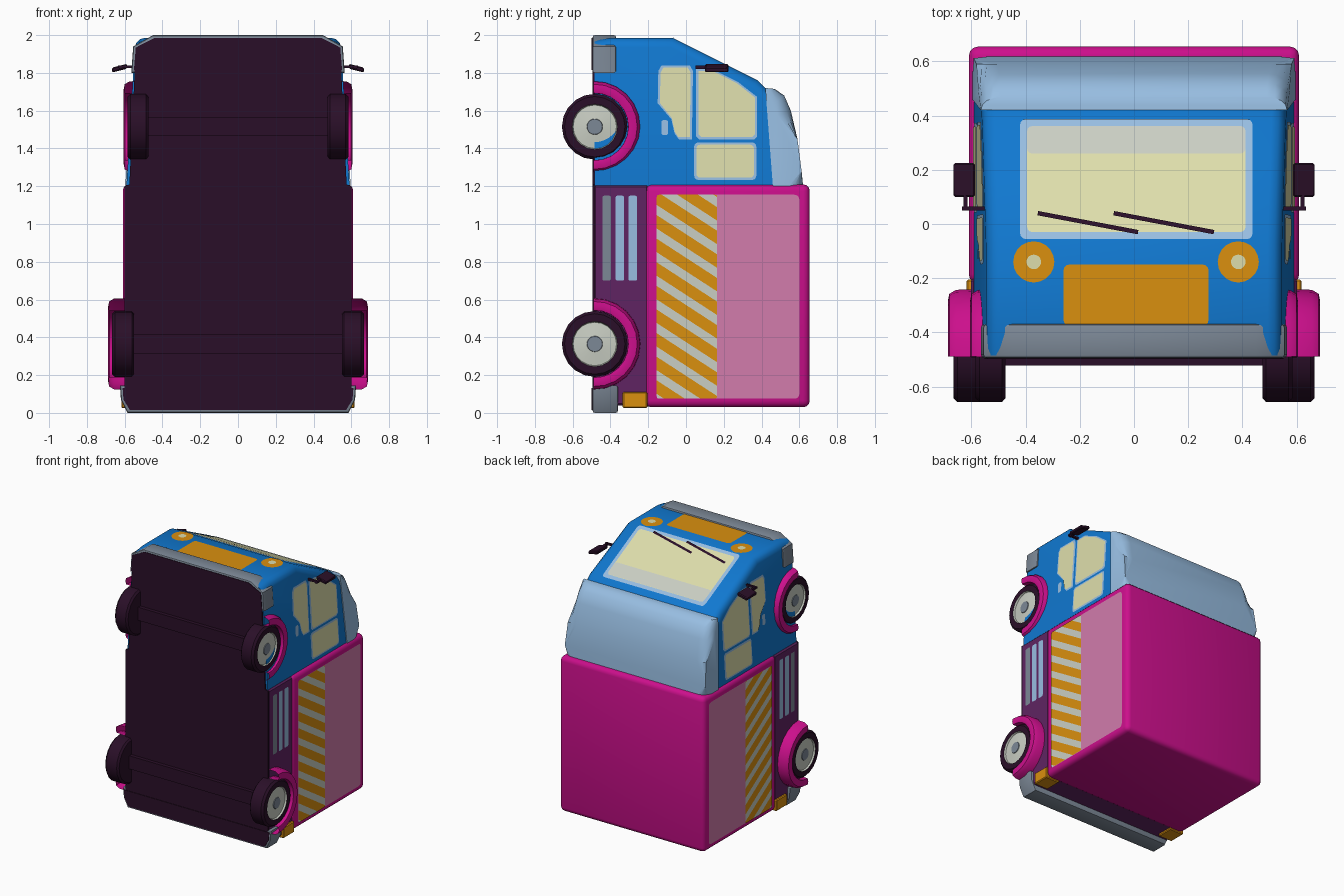
import bpy, bmesh, math
from mathutils import Vector

if "Cube" in bpy.data.objects:
    bpy.data.objects.remove(bpy.data.objects["Cube"])


def lin(h):
    out = []
    for i in (0, 2, 4):
        c = int(h[i:i + 2], 16) / 255
        out.append(c / 12.92 if c <= 0.04045 else ((c + 0.055) / 1.055) ** 2.4)
    return (*out, 1)


MAT = {}
for n, h in dict(blue="1078D0", magenta="CC0F8C", black="2A0F28", purple="602462", pink="D27CAC",
                 orange="DA900F", cream="DEDEAC", light_blue="98BEE2", grey="7C8896",
                 off_white="CACFC4").items():
    MAT[n] = bpy.data.materials.new(n)
    MAT[n].diffuse_color = lin(h)


def finish(name, bm, *mats, fix=True):
    if fix:
        bmesh.ops.recalc_face_normals(bm, faces=bm.faces[:])
    me = bpy.data.meshes.new(name)
    bm.to_mesh(me)
    bm.free()
    for m in mats:
        me.materials.append(MAT[m])
    ob = bpy.data.objects.new(name, me)
    bpy.context.collection.objects.link(ob)
    return ob


def box(name, xs, ys, zs, mat, bevel=0.0, seg=2):
    bm = bmesh.new()
    bmesh.ops.create_cube(bm, size=1)
    for v in bm.verts:
        v.co = [(a + b) / 2 + c * (b - a) for c, (a, b) in zip(v.co, (xs, ys, zs))]
    if bevel:
        bmesh.ops.bevel(bm, geom=bm.edges[:], offset=bevel, segments=seg, profile=0.5, affect='EDGES')
    return finish(name, bm, mat)


def side_x(z):
    """Half width of the tapering cab."""
    return 0.59 - 0.06 * (z - 1.21)


def nose_z(y):
    """Height of the nose and windscreen surface."""
    return 1.985 - 0.5 * max(0, y + 0.07)


def prism(name, pts, extra, mat, rule, width, seg):
    """Side profile (y, z) spanning the cab width, with rounded outer edges."""
    bm = bmesh.new()
    caps = [[bm.verts.new((s * (side_x(z) + extra), y, z)) for y, z in pts] for s in (-1, 1)]
    for c in caps:
        bm.faces.new(c)
    for i in range(len(pts)):
        j = (i + 1) % len(pts)
        bm.faces.new((caps[0][i], caps[0][j], caps[1][j], caps[1][i]))
    edges = [e for e in bm.edges if e.verts[0].co.x * e.verts[1].co.x > 0
             and all(rule(v.co.y, v.co.z) for v in e.verts)]
    bmesh.ops.bevel(bm, geom=edges, offset=width, segments=seg, profile=0.5, affect='EDGES')
    return finish(name, bm, mat)


def slab(name, pts, ys, mat, bevel=0.0):
    """Plan outline (x, z) extruded in depth."""
    bm = bmesh.new()
    f = bm.faces.new([bm.verts.new((x, ys[0], z)) for x, z in pts])
    r = bmesh.ops.extrude_face_region(bm, geom=[f])
    for v in r['geom']:
        if isinstance(v, bmesh.types.BMVert):
            v.co.y = ys[1]
    if bevel:
        bmesh.ops.bevel(bm, geom=[e for e in bm.edges if abs(e.verts[0].co.y - e.verts[1].co.y) < 1e-5],
                        offset=bevel, segments=2, profile=0.5, affect='EDGES')
    return finish(name, bm, mat)


def sweep(name, prof, s, cy, cz, a0, a1, n, mats, idx):
    """Revolve a (x, radius) profile about a wheel axis."""
    bm = bmesh.new()
    rings = []
    for k in range(n + 1):
        a = a0 + (a1 - a0) * k / n
        rings.append([bm.verts.new((s * x, cy + r * math.sin(a), cz + r * math.cos(a))) for x, r in prof])
    for p, q in zip(rings, rings[1:]):
        for i in range(len(prof) - 1):
            bm.faces.new((p[i], p[i + 1], q[i + 1], q[i])).material_index = idx[i]
    bmesh.ops.remove_doubles(bm, verts=bm.verts[:], dist=1e-5)
    return finish(name, bm, *mats)


def plate(name, pts, normal, mat):
    bm = bmesh.new()
    f = bm.faces.new([bm.verts.new(p) for p in pts])
    f.normal_update()
    if f.normal.dot(Vector(normal)) < 0:
        f.normal_flip()
    return finish(name, bm, mat, fix=False)


def rounded(a0, a1, b0, b1, r):
    out = []
    for cx, cy, st in ((a1 - r, b1 - r, 0), (a0 + r, b1 - r, 90), (a0 + r, b0 + r, 180), (a1 - r, b0 + r, 270)):
        for k in range(4):
            t = math.radians(st + 30 * k)
            out.append((cx + r * math.cos(t), cy + r * math.sin(t)))
    return out


def grow(pts, d):
    lo = [min(p[i] for p in pts) for i in (0, 1)]
    hi = [max(p[i] for p in pts) for i in (0, 1)]
    mid = [(a + b) / 2 for a, b in zip(lo, hi)]
    k = [1 + 2 * d / (b - a) for a, b in zip(lo, hi)]
    return [tuple(mid[i] + (p[i] - mid[i]) * k[i] for i in (0, 1)) for p in pts]


def nose(name, pts, lift, mat):
    return plate(name, [(x, y, nose_z(y) + lift) for x, y in pts], (0, 0, 1), mat)


# Main bodies
box("cargo_box", (-0.61, 0.61), (-0.22, 0.655), (0.03, 1.21), "magenta", 0.035, 3)
box("chassis_side", (-0.602, 0.602), (-0.49, -0.2), (0.04, 1.205), "purple", 0.01, 1)
prism("cab", [(-0.485, 1.19), (-0.485, 1.97), (-0.40, 1.985), (-0.07, 1.985), (0.38, 1.76), (0.42, 1.72),
              (0.465, 1.19)], 0, "blue", lambda y, z: z > 1.7, 0.05, 3)
prism("roof_fairing", [(0.42, 1.72), (0.47, 1.715), (0.52, 1.68), (0.555, 1.6), (0.59, 1.45), (0.612, 1.28),
                       (0.62, 1.2), (0.46, 1.2)], 0.006, "light_blue", lambda y, z: y > 0.465, 0.075, 4)
slab("underside", [(-0.6, 0.1), (0.6, 0.1), (0.6, 1.2), (0.575, 1.21), (0.545, 1.85), (0.53, 1.93), (0.42, 1.985),
                   (-0.42, 1.985), (-0.53, 1.93), (-0.545, 1.85), (-0.575, 1.21), (-0.6, 1.2)],
     (-0.495, -0.48), "black")

# Bumpers with a dark lower skin
front = [(0.565, 1.8), (0.555, 1.94), (0.45, 2.0)]
rear = [(0.625, 0.145), (0.62, 0.07), (0.585, 0.0)]
for nm, half, ys in (("front_bumper", front, (-0.495, -0.37)), ("rear_bumper", rear, (-0.495, -0.36))):
    out = half + [(-x, z) for x, z in reversed(half)]
    slab(nm, out, ys, "grey", 0.012)
    slab(nm + "_underside", grow(out, -0.014), (-0.499, -0.49), "black")

# Axles and wheels
for nm, z, xi, xo, body in (("front", 1.515, 0.475, 0.585, 0.55), ("rear", 0.365, 0.55, 0.667, 0.59)):
    box(nm + "_axle", (-xi, xi), (-0.522, -0.44), (z - 0.05, z + 0.05), "black")
    for s, side in ((1, "right"), (-1, "left")):
        sweep(f"{nm}_wheel_{side}",
              [(xi, 0), (xi, 0.16), (xi + 0.012, 0.174), (xo - 0.015, 0.174), (xo, 0.16), (xo, 0.12),
               (xo - 0.012, 0.115), (xo - 0.004, 0.042), (xo, 0.04), (xo, 0)], s, -0.483, z,
              0, math.tau, 20, ("black", "off_white", "grey"), (0, 0, 0, 0, 0, 1, 1, 2, 2))
        fo = xo + 0.02
        sweep(f"{nm}_fender_{side}",
              [(body - 0.03, 0.243), (fo - 0.03, 0.24), (fo - 0.005, 0.225), (fo, 0.20), (fo - 0.006, 0.178),
               (body - 0.03, 0.176)], s, -0.483, z, -0.03, math.pi + 0.03, 12,
              ("magenta",), (0, 0, 0, 0, 0))

# Nose details
screen = rounded(-0.395, 0.412, -0.03, 0.362, 0.02)
nose("windscreen_frame", grow(screen, 0.026), 0.003, "light_blue")
nose("windscreen", screen, 0.005, "cream")
nose("windscreen_tint", rounded(-0.395, 0.412, 0.26, 0.362, 0.02), 0.007, "off_white")
for i, x in enumerate((-0.355, -0.075)):
    a, b = Vector((x, 0.04)), Vector((x + 0.37, -0.03))
    n = Vector((0.07, 0.37)).normalized() * 0.008
    nose(f"wiper_{i}", [a - n, b - n, b + n, a + n], 0.012, "black")
nose("grille_plate", rounded(-0.26, 0.275, -0.375, -0.15, 0.02), 0.003, "orange")
for side, x in (("left", -0.37), ("right", 0.385)):
    for nm, r, l, m in (("lamp", 0.076, 0.003, "orange"), ("lamp_centre", 0.027, 0.006, "cream")):
        pts = [(x + r * math.cos(t * math.tau / 20), -0.14 + r * math.sin(t * math.tau / 20)) for t in range(20)]
        nose(f"{nm}_{side}", pts, l, m)

# Side details
quarter = [(-0.138, 1.64), (-0.135, 1.8), (-0.12, 1.828), (0.01, 1.828), (0.025, 1.8), (0.02, 1.46), (-0.04, 1.46),
           (-0.06, 1.49), (-0.075, 1.56)]
window = [(0.065, 1.475), (0.08, 1.46), (0.35, 1.46), (0.365, 1.475), (0.365, 1.67), (0.27, 1.745), (0.14, 1.81),
          (0.065, 1.81)]
lower = rounded(0.055, 0.36, 1.245, 1.42, 0.02)
STRIPE, SLOPE = 0.125, 0.65
for s, side in ((1, "right"), (-1, "left")):
    def cab_plate(nm, pts, lift, mat):
        plate(f"{nm}_{side}", [(s * (side_x(z) + lift), y, z) for y, z in pts], (s, 0, 0), mat)

    def flat_plate(nm, pts, x, mat):
        plate(f"{nm}_{side}", [(s * x, y, z) for y, z in pts], (s, 0, 0), mat)

    for nm, pts in (("quarter_window", quarter), ("door_window", window), ("door_lower_window", lower)):
        cab_plate(nm + "_frame", grow(pts, 0.012), 0.003, "light_blue")
        cab_plate(nm, pts, 0.006, "cream")
    cab_plate("door_handle", rounded(-0.13, -0.095, 1.47, 1.55, 0.012), 0.004, "light_blue")

    # Cargo side panel
    flat_plate("cargo_panel", rounded(-0.155, 0.6, 0.075, 1.155, 0.025), 0.613, "pink")
    bm = bmesh.new()
    bm.faces.new([bm.verts.new((s * 0.616, y, z)) for y, z in
                  rounded(-0.155, 0.165, 0.075, 1.155, 0.012)])
    for k in range(-1, 11):
        for off in (0, 0.57):
            bmesh.ops.bisect_plane(bm, geom=bm.verts[:] + bm.edges[:] + bm.faces[:],
                                   plane_co=(0, 0, (k + off) * STRIPE), plane_no=(0, SLOPE, 1))
    for f in bm.faces:
        f.normal_update()
        c = f.calc_center_median()
        f.material_index = int(((c.z + SLOPE * c.y) / STRIPE) % 1 > 0.57)
        if f.normal.x * s < 0:
            f.normal_flip()
    finish(f"hazard_stripes_{side}", bm, "orange", "off_white", fix=False)

    # Vents and tail lamps
    for i, (y, m) in enumerate(((-0.42, "grey"), (-0.35, "light_blue"), (-0.282, "light_blue"))):
        flat_plate(f"vent_{i}", rounded(y - 0.023, y + 0.023, 0.7, 1.15, 0.01), 0.605, m)
    box(f"tail_lamp_{side}", sorted((s * 0.5, s * 0.618)), (-0.335, -0.205), (0.025, 0.11), "orange", 0.006, 1)

    # Mirrors
    box(f"mirror_arm_{side}", sorted((s * 0.52, s * 0.635)), (0.05, 0.065), (1.825, 1.84), "black")
    box(f"mirror_link_{side}", sorted((s * 0.615, s * 0.63)), (0.05, 0.11), (1.82, 1.838), "black")
    m = box(f"mirror_{side}", sorted((s * 0.587, s * 0.667)), (0.1, 0.225), (1.812, 1.838), "black", 0.006, 1)
    for v in m.data.vertices:
        v.co.z -= 0.25 * (abs(v.co.x) - 0.627)

# Smooth rounded parts, keep hard edges
for ob in bpy.context.scene.objects:
    ob.select_set(True)
    bpy.context.view_layer.objects.active = ob
bpy.ops.object.shade_smooth_by_angle(angle=math.radians(32))

for m in bpy.data.materials:
    if m.users and not m.is_grease_pencil:
        m.use_nodes = True
        m.node_tree.nodes["Principled BSDF"].inputs["Base Color"].default_value = m.diffuse_color
